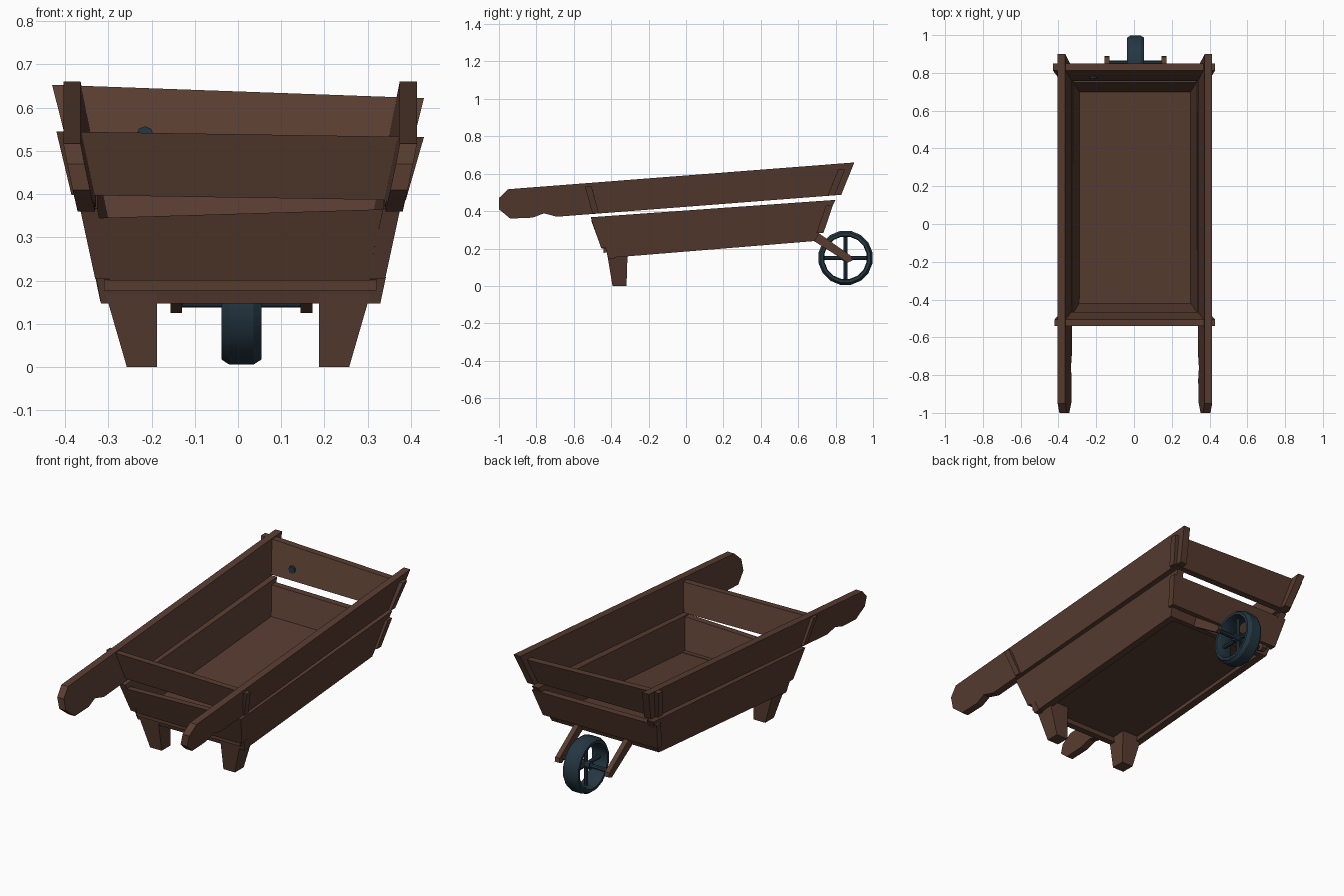
import bpy, bmesh, math
from mathutils import Vector, Matrix

if "Cube" in bpy.data.objects:
    bpy.data.objects.remove(bpy.data.objects["Cube"])

SLOPE = 0.0773   # rise of the barrow towards the wheel
MID = 0.005      # slight sideways offset of the box


def material(name, rgb):
    m = bpy.data.materials.new(name)
    m.diffuse_color = (*rgb, 1)
    m.use_nodes = True
    m.node_tree.nodes["Principled BSDF"].inputs["Base Color"].default_value = m.diffuse_color
    return m


WOOD = material("brown wood", (0.097, 0.046, 0.030))
IRON = material("dark blue iron", (0.018, 0.038, 0.055))


def finish(name, bm, mat):
    bmesh.ops.recalc_face_normals(bm, faces=bm.faces)
    me = bpy.data.meshes.new(name)
    bm.to_mesh(me)
    bm.free()
    me.materials.append(mat)
    ob = bpy.data.objects.new(name, me)
    bpy.context.collection.objects.link(ob)
    return ob


def loft(name, a, b, mat=WOOD):
    """Solid between two matching outlines."""
    bm = bmesh.new()
    va = [bm.verts.new(p) for p in a]
    vb = [bm.verts.new(p) for p in b]
    bm.faces.new(va)
    bm.faces.new(vb[::-1])
    n = len(a)
    for i in range(n):
        j = (i + 1) % n
        bm.faces.new((va[i], vb[i], vb[j], va[j]))
    return finish(name, bm, mat)


def board(name, outline, dy):
    return loft(name, outline, [(x, y + dy, z) for x, y, z in outline])


def outer_x(y, z):
    """Half width of the flared box at a point of its side."""
    return 0.285 + 0.21 * (z - SLOPE * y)


def side_board(name, profile, side, thick=0.04):
    a = [(MID + side * outer_x(y, z), y, z) for y, z in profile]
    b = [(MID + side * (outer_x(y, z) - thick), y, z) for y, z in profile]
    return loft(name, a, b)


def rod(name, p, q, r, mat, sides=8):
    p, q = Vector(p), Vector(q)
    bm = bmesh.new()
    rot = (q - p).to_track_quat('Z', 'Y').to_matrix().to_4x4()
    bmesh.ops.create_cone(bm, cap_ends=True, segments=sides, radius1=r, radius2=r,
                          depth=(q - p).length,
                          matrix=Matrix.Translation((p + q) / 2) @ rot)
    return finish(name, bm, mat)


# Side boards, handles, legs and wheel arms, one of each per side
handle_profile = [(0.90, 0.66), (-0.95, 0.517), (-1.0, 0.47), (-1.0, 0.41),
                  (-0.94, 0.36), (-0.82, 0.365), (-0.76, 0.388), (-0.69, 0.37),
                  (0.83, 0.487)]
lower_profile = [(0.80, 0.46), (-0.51, 0.367), (-0.455, 0.205), (-0.40, 0.205),
                 (-0.40, 0.151), (0.69, 0.24)]
for side, tag in ((-1, "left"), (1, "right")):
    side_board(f"{tag}_handle_board", handle_profile, side)
    side_board(f"{tag}_lower_board", lower_profile, side)

    # tapered leg
    top = [(0.188, -0.425), (0.312, -0.425), (0.312, -0.312), (0.188, -0.312)]
    foot = [(0.187, -0.393), (0.257, -0.393), (0.257, -0.318), (0.187, -0.318)]
    loft(f"{tag}_leg", [(side * x, y, 0.19) for x, y in top],
         [(side * x, y, 0) for x, y in foot])

    # wheel arm
    arm = [(0.65, 0.275), (0.71, 0.282), (0.885, 0.158), (0.89, 0.135),
           (0.865, 0.125), (0.66, 0.255)]
    xa = 0.008 + side * 0.137
    xb = 0.008 + side * 0.164
    loft(f"{tag}_wheel_arm", [(xa, y, z) for y, z in arm], [(xb, y, z) for y, z in arm])

# Slightly crooked end boards
board("front_upper_board", [(-0.42, -0.54, 0.545), (0.43, -0.54, 0.532),
                            (0.388, -0.50, 0.386), (-0.385, -0.50, 0.398)], 0.035)
board("front_lower_board", [(-0.325, -0.505, 0.345), (0.338, -0.505, 0.365),
                            (0.305, -0.452, 0.20), (-0.297, -0.452, 0.20)], 0.035)
board("back_upper_board", [(-0.43, 0.85, 0.653), (0.43, 0.85, 0.622),
                           (0.395, 0.795, 0.483), (-0.388, 0.795, 0.488)], -0.037)
board("back_lower_board", [(-0.372, 0.785, 0.438), (0.384, 0.785, 0.43),
                           (0.352, 0.735, 0.283), (-0.342, 0.735, 0.283)], -0.037)

# Floor frame ends and recessed floor
board("front_floor_lip", [(-0.328, -0.432, 0.208), (0.342, -0.432, 0.208),
                          (0.329, -0.415, 0.147), (-0.317, -0.415, 0.147)], 0.035)
board("back_floor_lip", [(-0.328, 0.71, 0.288), (0.338, 0.71, 0.288),
                         (0.326, 0.69, 0.24), (-0.316, 0.69, 0.24)], -0.03)
floor = [(-0.31, -0.44, 0.202), (0.32, -0.44, 0.202),
         (0.32, 0.70, 0.290), (-0.31, 0.70, 0.290)]
loft("floor", floor, [(x, y, z - 0.025) for x, y, z in floor])

# Wheel rim: bevelled section spun round the axle
HUB = Vector((0.008, 0.853, 0.15))
section = [(0.147, -0.028), (0.147, 0.028), (0.135, 0.046), (0.120, 0.046),
           (0.115, 0.03), (0.115, -0.03), (0.120, -0.046), (0.135, -0.046)]
N = 16
bm = bmesh.new()
rings = []
for i in range(N):
    a = 2 * math.pi * (i + 0.5) / N
    rings.append([bm.verts.new(HUB + Vector((x, r * math.cos(a), r * math.sin(a))))
                  for r, x in section])
for i in range(N):
    p, q = rings[i], rings[(i + 1) % N]
    for k in range(len(section)):
        m = (k + 1) % len(section)
        bm.faces.new((p[k], q[k], q[m], p[m]))
rim = finish("wheel_rim", bm, IRON)

# Spokes, hub and axle
round_parts = [rim]
for i in range(4):
    a = math.pi / 2 * i
    end = HUB + Vector((0, math.cos(a), math.sin(a))) * 0.12
    round_parts.append(rod(f"spoke_{i + 1}", HUB, end, 0.011, IRON))
ax = Vector((1, 0, 0))
round_parts.append(rod("wheel_hub", HUB - ax * 0.03, HUB + ax * 0.03, 0.022, IRON))
round_parts.append(rod("axle", HUB - ax * 0.15, HUB + ax * 0.15, 0.012, IRON))

# Small iron stud inside the back board
rod("stud", (-0.215, 0.77, 0.537), (-0.215, 0.785, 0.537), 0.02, IRON)

# Soften the round iron parts
bpy.ops.object.select_all(action='DESELECT')
for ob in round_parts:
    ob.select_set(True)
bpy.context.view_layer.objects.active = rim
bpy.ops.object.shade_smooth_by_angle(angle=math.radians(30))
